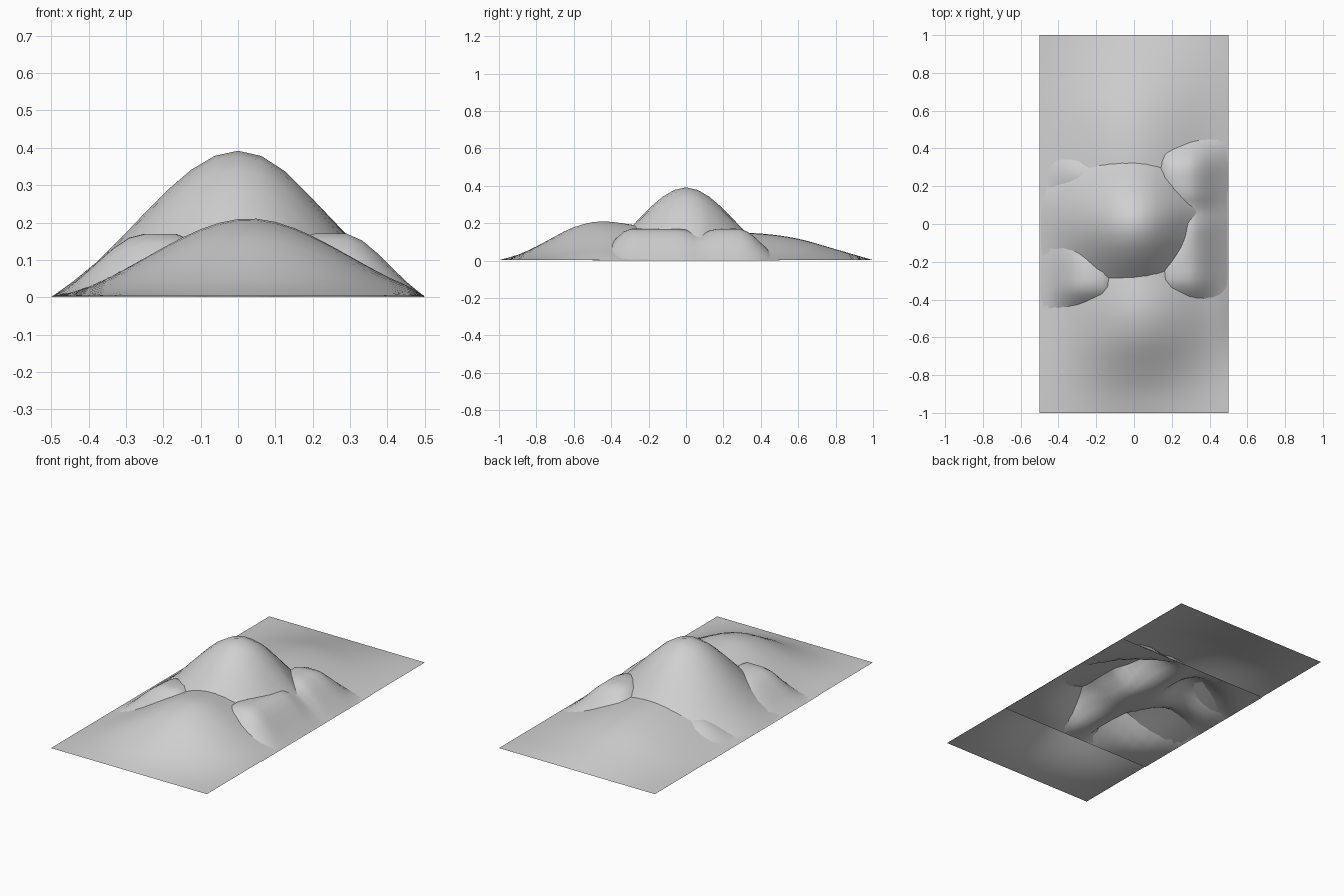
import bpy, bmesh, math

if "Cube" in bpy.data.objects:
    bpy.data.objects.remove(bpy.data.objects["Cube"], do_unlink=True)

grey = bpy.data.materials.new("pale_grey")
grey.use_nodes = True
COLOUR = (0.63, 0.63, 0.63, 1)
grey.diffuse_color = COLOUR
grey.node_tree.nodes["Principled BSDF"].inputs["Base Color"].default_value = COLOUR


def smooth(a, b, v):
    """Ease from 0 at a to 1 at b."""
    t = min(max((v - a) / (b - a), 0), 1)
    return t * t * (3 - 2 * t)


def bump(v, centre, width):
    return math.exp(-((v - centre) / width) ** 2)


def along(points, v):
    """Smooth interpolation through a short list of (position, height)."""
    last = len(points) - 1
    i = max(k for k in range(last) if v >= points[k][0] - 1e-5)
    p = [points[min(max(i + k, 0), last)] for k in (-1, 0, 1, 2)]
    span = p[2][0] - p[1][0]
    t = (v - p[1][0]) / span
    m1 = (p[2][1] - p[0][1]) / (p[2][0] - p[0][0]) * span
    m2 = (p[3][1] - p[1][1]) / (p[3][0] - p[1][0]) * span
    ease = t * t * (3 - 2 * t)
    return (p[1][1] * (1 - ease) + p[2][1] * ease
            + m1 * t * (1 - t) ** 2 - m2 * t * t * (1 - t))


def sheet(name, half_length, cells, level, height):
    """Rectangular grid pulled up by a height rule, flat along its border."""
    bm = bmesh.new()
    bmesh.ops.create_grid(bm, x_segments=cells, y_segments=round(cells * half_length * 2), size=0.5)
    for v in bm.verts:
        v.co.y *= half_length * 2
        v.co.z = level if v.is_boundary else level + height(v.co.x, v.co.y)
    for f in bm.faces:
        f.smooth = True
    mesh = bpy.data.meshes.new(name)
    bm.to_mesh(mesh)
    bm.free()
    mesh.materials.append(grey)
    obj = bpy.data.objects.new(name, mesh)
    bpy.context.collection.objects.link(obj)
    return obj


# Long foothill ridge running front to back
RIDGE = [(-1, 0), (-0.9, 0.028), (-0.8, 0.073), (-0.7, 0.127), (-0.6, 0.177),
         (-0.45, 0.208), (-0.2, 0.177), (0.1, 0.152), (0.4, 0.142), (0.6, 0.114),
         (0.8, 0.058), (1, 0)]


def ridge_height(x, y):
    shift = 0.03 * bump(y, -0.5, 0.3)
    return along(RIDGE, y) * smooth(0.55, 0, abs(x - shift))


# Central peak, a little steeper on its left flank
def peak_height(x, y):
    reach = 0.555 - 0.045 * smooth(0, 0.25, x) * (1 - 0.8 * bump(y, 0.08, 0.05))
    return 0.392 * smooth(reach, 0, math.hypot(x, y))


# Low shoulders beside the peak, hollow beneath it, with a dip on each side
def shoulder_height(x, y):
    if x < 0:
        side = smooth(0.52, 0.25, -x) * smooth(0.02, 0.15, -x)
        front, back = smooth(-0.53, -0.32, y), smooth(0.5, 0.15, y)
        dip = 1 - 0.8 * bump(y, 0.08, 0.17)
    else:
        side = smooth(0.53, 0.28, x) * smooth(0.04, 0.19, x)
        front, back = smooth(-0.52, -0.29, y), smooth(0.54, 0.28, y)
        dip = 1 - 0.2 * bump(y, 0.07, 0.05)
    hollow = smooth(0.04, 0.29, math.hypot(x, y))
    return 0.17 * side * front * back * dip * hollow


sheet("foothill_ridge", 1, 20, 0.003, ridge_height)
sheet("central_peak", 0.5, 16, 0, peak_height)
sheet("side_shoulders", 0.5, 24, 0.001, shoulder_height)
